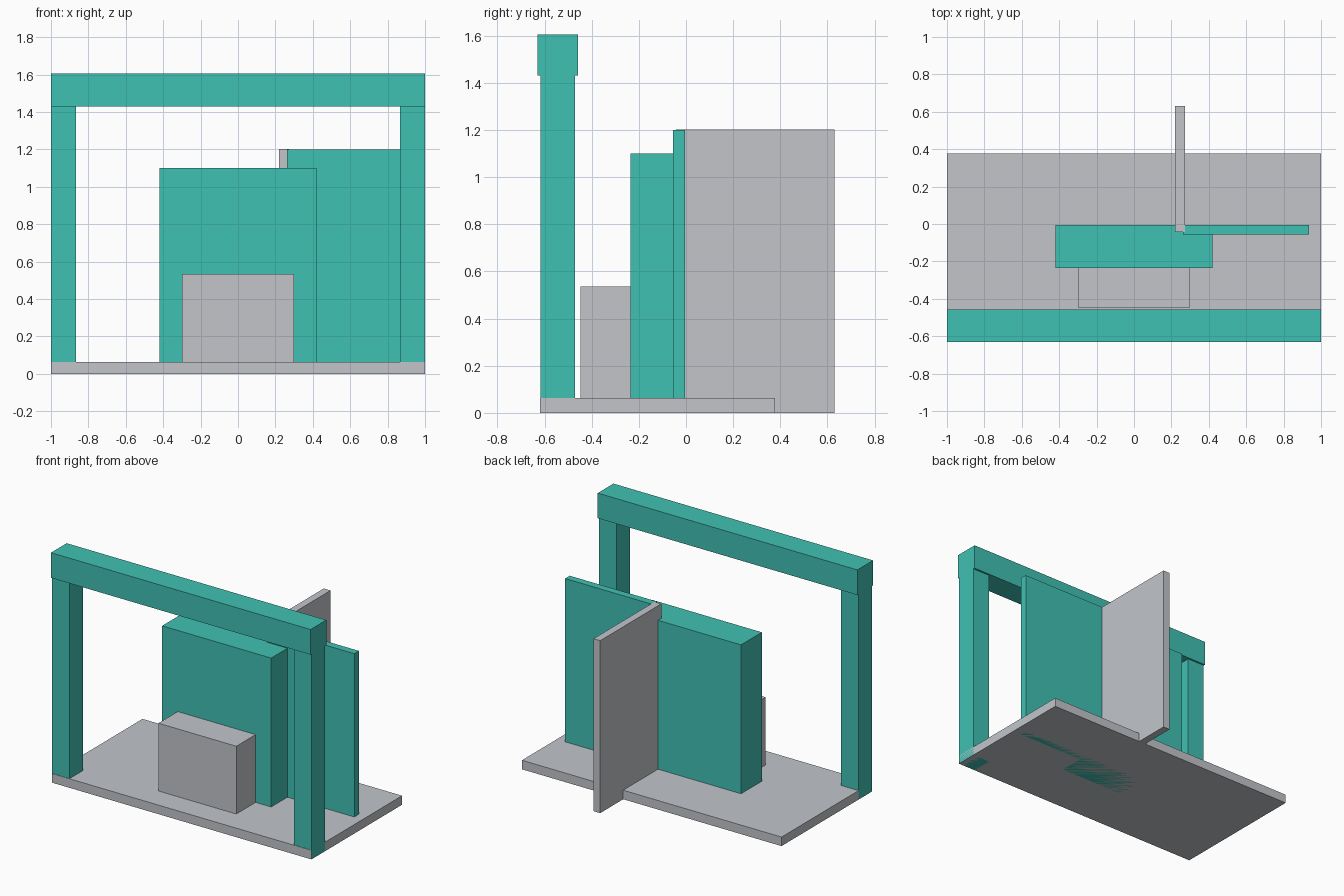
import bpy

if "Cube" in bpy.data.objects:
    bpy.data.objects.remove(bpy.data.objects["Cube"])


def material(name, rgb):
    m = bpy.data.materials.new(name)
    m.diffuse_color = (*rgb, 1.0)
    m.use_nodes = True
    m.node_tree.nodes["Principled BSDF"].inputs["Base Color"].default_value = m.diffuse_color
    return m


teal = material("teal", (0.051, 0.533, 0.451))
grey = material("light grey", (0.539, 0.558, 0.591))


def box(name, x, y, z, mat):
    """Box given by its (min, max) extent on each axis."""
    bpy.ops.mesh.primitive_cube_add(size=1, location=[sum(r) / 2 for r in (x, y, z)])
    ob = bpy.context.object
    ob.name = name
    ob.scale = [r[1] - r[0] for r in (x, y, z)]
    bpy.ops.object.transform_apply(location=False, rotation=False, scale=True)
    ob.data.materials.append(mat)
    return ob


# Floor slab
box("floor_slab", (-1, 1), (-0.62, 0.377), (0, 0.063), grey)

# Front gateway: two posts carrying a slightly deeper beam
for side, x in (("left", (-1, -0.865)), ("right", (0.865, 1))):
    box(side + "_post", x, (-0.617, -0.47), (0, 1.43), teal)
box("top_beam", (-1, 1), (-0.63, -0.457), (1.43, 1.605), teal)

# Central block with a low step in front of it
box("central_block", (-0.42, 0.42), (-0.235, -0.006), (0, 1.1), teal)
box("front_step", (-0.3, 0.3), (-0.447, -0.235), (0, 0.535), grey)

# Thin wall panels at right angles behind the block
box("side_panel", (0.262, 0.935), (-0.056, -0.005), (0, 1.2), teal)
box("rear_fin", (0.22, 0.272), (-0.042, 0.63), (0, 1.201), grey)
